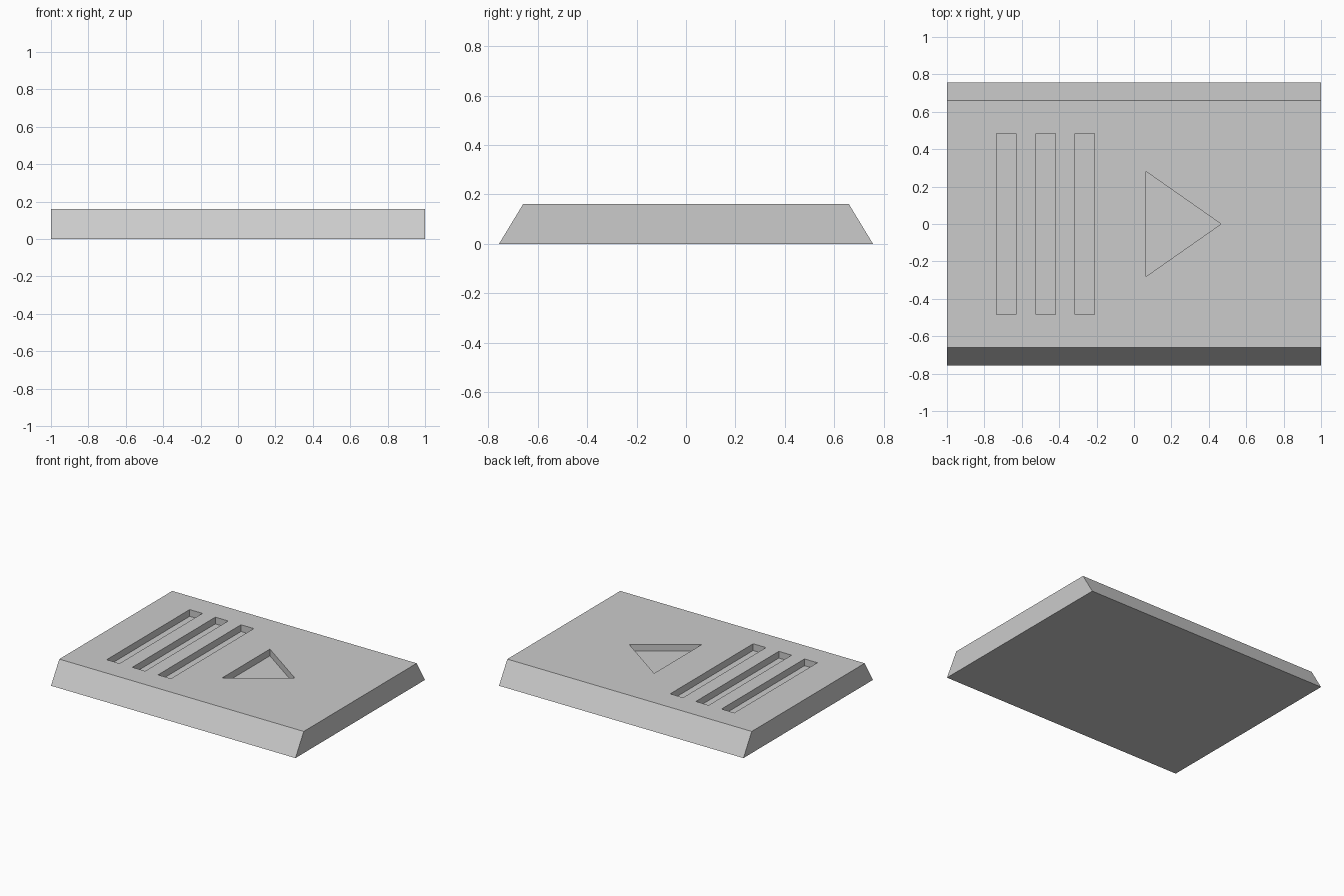
import bpy
import bmesh
from mathutils import Vector

default = bpy.data.objects.get("Cube")
if default:
    bpy.data.objects.remove(default, do_unlink=True)

LENGTH, HEIGHT, DEPTH = 2.0, 0.16, 0.05
BOTTOM_Y, TOP_Y = 0.757, 0.66

grey = bpy.data.materials.new("light grey")
grey.use_nodes = True
colour = (0.6, 0.6, 0.6, 1)
grey.diffuse_color = colour
grey.node_tree.nodes["Principled BSDF"].inputs["Base Color"].default_value = colour


def prism(name, outline, direction):
    """Extrude a closed outline along a direction into a solid object."""
    bm = bmesh.new()
    face = bm.faces.new([bm.verts.new(p) for p in outline])
    result = bmesh.ops.extrude_face_region(bm, geom=[face])
    moved = [v for v in result["geom"] if isinstance(v, bmesh.types.BMVert)]
    bmesh.ops.translate(bm, verts=moved, vec=Vector(direction))
    bmesh.ops.recalc_face_normals(bm, faces=bm.faces)
    mesh = bpy.data.meshes.new(name)
    bm.to_mesh(mesh)
    bm.free()
    mesh.materials.append(grey)
    obj = bpy.data.objects.new(name, mesh)
    bpy.context.collection.objects.link(obj)
    return obj


# Slab with sloping front and back edges
half = LENGTH / 2
profile = [(-BOTTOM_Y, 0), (BOTTOM_Y, 0), (TOP_Y, HEIGHT), (-TOP_Y, HEIGHT)]
slab = prism("slab", [(-half, y, z) for y, z in profile], (LENGTH, 0, 0))

# Outlines of the recesses: three slots and a triangular arrow
outlines = {}
for i in range(3):
    x0 = -0.735 + 0.21 * i
    x1, y = x0 + 0.105, 0.485
    outlines[f"slot_cutter_{i + 1}"] = [(x0, -y), (x1, -y), (x1, y), (x0, y)]
outlines["arrow_cutter"] = [(0.065, -0.28), (0.465, 0), (0.065, 0.28)]

# Sink each recess into the top face
for name, outline in outlines.items():
    floor = HEIGHT - DEPTH
    cutter = prism(name, [(x, y, floor) for x, y in outline], (0, 0, 2 * DEPTH))
    cutter.hide_render = True
    cut = slab.modifiers.new(name, "BOOLEAN")
    cut.operation = "DIFFERENCE"
    cut.solver = "EXACT"
    cut.object = cutter
    bpy.context.view_layer.objects.active = slab
    bpy.ops.object.modifier_apply(modifier=cut.name)
    bpy.data.objects.remove(cutter, do_unlink=True)
